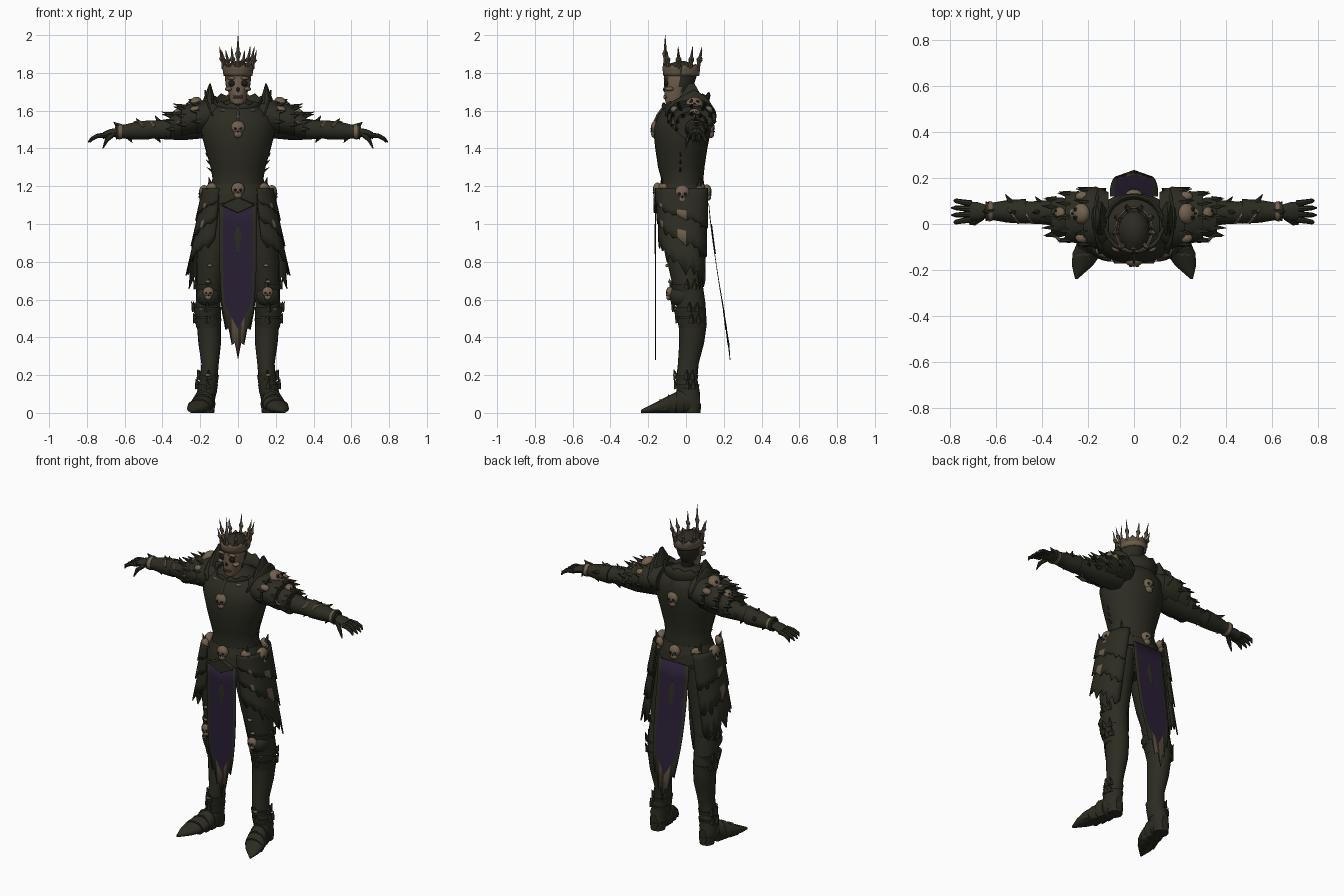
import bpy, bmesh
from math import sin, cos, tau, radians, pi
from mathutils import Vector, Matrix

if "Cube" in bpy.data.objects:
    bpy.data.objects.remove(bpy.data.objects["Cube"])


def material(name, rgb):
    m = bpy.data.materials.new(name)
    m.use_nodes = True
    m.diffuse_color = (*rgb, 1)
    m.node_tree.nodes["Principled BSDF"].inputs["Base Color"].default_value = (*rgb, 1)
    return m


IRON, BONE, CLOTH, SOCKET, TARNISH = range(5)
MATS = [material("dark_iron", (0.025, 0.025, 0.016)), material("old_bone", (0.165, 0.12, 0.078)),
        material("purple_cloth", (0.022, 0.013, 0.034)), material("socket_black", (0.012, 0.009, 0.011)),
        material("tarnished_bone", (0.1, 0.076, 0.05))]
parts = []


def make(name, bm, mirror=False, thick=0):
    bmesh.ops.recalc_face_normals(bm, faces=bm.faces)
    mesh = bpy.data.meshes.new(name)
    bm.to_mesh(mesh)
    bm.free()
    for m in MATS:
        mesh.materials.append(m)
    ob = bpy.data.objects.new(name, mesh)
    bpy.context.collection.objects.link(ob)
    if thick:
        ob.modifiers.new("thickness", "SOLIDIFY").thickness = thick
    if mirror:
        ob.modifiers.new("mirror", "MIRROR").use_mirror_merge = False
    parts.append(ob)


def skin(bm, rings, mat):
    n = len(rings[0])
    faces = [bm.faces.new((a[i], a[(i + 1) % n], b[(i + 1) % n], b[i]))
             for a, b in zip(rings, rings[1:]) for i in range(n)]
    faces += [bm.faces.new(rings[0]), bm.faces.new(rings[-1])]
    for f in faces:
        f.material_index = mat


def loft(bm, rows, axis="z", n=18, mat=IRON):
    """Elliptical sections (x, y, z, radius a, radius b) across one axis."""
    rings = []
    for x, y, z, a, b in rows:
        ring = []
        for i in range(n):
            p, q = a * cos(tau * i / n), b * sin(tau * i / n)
            off = {"z": (p, q, 0), "x": (0, p, q), "y": (p, 0, q)}[axis]
            v = Vector((x, y, z)) + Vector(off)
            v.z = max(v.z, 0)
            ring.append(bm.verts.new(v))
        rings.append(ring)
    skin(bm, rings, mat)


def tube(bm, pts, n=12, mat=IRON):
    """Round sections (x, y, z, radius) along a path."""
    ps, rings = [Vector(p[:3]) for p in pts], []
    for k, p in enumerate(ps):
        d = ps[min(k + 1, len(ps) - 1)] - ps[max(k - 1, 0)]
        q = d.to_track_quat("Z", "Y")
        rings.append([bm.verts.new(p + q @ Vector((cos(tau * i / n), sin(tau * i / n), 0)) * pts[k][3])
                      for i in range(n)])
    skin(bm, rings, mat)


def spike(bm, a, b, r, mat=IRON):
    tube(bm, [(*a, r), (*b, 0.001)], 5, mat)


def blob(bm, c, size, mat=IRON, frame=Matrix()):
    m = frame @ Matrix.Translation(c) @ Matrix.Diagonal((*size, 1))
    made = bmesh.ops.create_uvsphere(bm, u_segments=14, v_segments=9, radius=1, matrix=m)
    for v in made["verts"]:
        for f in v.link_faces:
            f.material_index = mat


def skull(bm, c, r, yaw=0, tilt=0):
    """Small skull ornament; yaw 0 faces the front."""
    f = (Matrix.Translation(c) @ Matrix.Rotation(radians(yaw), 4, "Z")
         @ Matrix.Rotation(radians(-tilt), 4, "X") @ Matrix.Scale(r, 4))
    blob(bm, (0, 0, 0.15), (1, 0.7, 0.95), BONE, f)
    blob(bm, (0, -0.2, -0.75), (0.6, 0.45, 0.55), BONE, f)
    blob(bm, (0, -0.63, -0.4), (0.1, 0.1, 0.16), SOCKET, f)
    for s in (-1, 1):
        blob(bm, (0.38 * s, -0.58, 0), (0.22, 0.14, 0.2), SOCKET, f)


def sheet(bm, point, cols, rows, mat):
    g = [[bm.verts.new(point(i, j)) for i in range(cols + 1)] for j in range(rows + 1)]
    for j in range(rows):
        for i in range(cols):
            f = bm.faces.new((g[j][i], g[j][i + 1], g[j + 1][i + 1], g[j + 1][i]))
            f.material_index = mat(i, j)


# Breastplate, waist and hips
bm = bmesh.new()
loft(bm, [(0, -.02, .96, .1, .09), (0, -.02, 1.06, .165, .125), (0, -.02, 1.16, .155, .125),
          (0, -.02, 1.24, .135, .112), (0, -.025, 1.3, .145, .123), (0, -.025, 1.4, .174, .138),
          (0, -.02, 1.5, .2, .153), (0, -.01, 1.57, .195, .143), (0, 0, 1.62, .13, .115),
          (0, -.01, 1.66, .05, .05)], n=28)
for z in (1.28, 1.32, 1.36):
    for s in (-1, 1):
        spike(bm, (s * (.135 + (z - 1.28) * .3), -.03, z), (s * (.06 + z * .083), -.03, z + .02), .008)
make("breastplate", bm)

# Belt with overlapping waist bands
bm = bmesh.new()
loft(bm, [(0, -.02, 1.1, .178, .138), (0, -.02, 1.13, .172, .136), (0, -.02, 1.17, .158, .13)], n=28)
loft(bm, [(0, -.02, 1.16, .163, .133), (0, -.02, 1.21, .144, .118)], n=28)
loft(bm, [(0, -.152, 1.1, .1, .045), (0, -.172, 1.1, .085, .04)], "y", 4)
make("belt", bm)

# Collar and neck
bm = bmesh.new()
loft(bm, [(0, -.02, 1.55, .04, .045), (0, -.02, 1.69, .036, .04)], mat=SOCKET)
make("neck", bm)
bm = bmesh.new()
sheet(bm, lambda i, j: (cos(tau * i / 24) * (.1 + .012 * j), sin(tau * i / 24) * (.1 + .01 * j),
                        1.585 + j * (.035 + .014 * sin(tau * i / 24) + .008 * (i % 2) * (j == 2))),
      24, 2, lambda i, j: IRON)
make("collar", bm, thick=.01)
bm = bmesh.new()
tube(bm, [(0, -.115, 1.625, .006), (0, -.148, 1.58, .007), (0, -.17, 1.54, .004)], 8, BONE)
for s in (-1, 1):
    blob(bm, (.075 * s, -.1, 1.6), (.022, .02, .007), BONE)
make("chest_spine", bm)

# Skull head, dark behind and above the face
bm = bmesh.new()
loft(bm, [(0, -.065, 1.635, .034, .04), (0, -.058, 1.66, .046, .055), (0, -.048, 1.695, .05, .066),
          (0, -.04, 1.725, .064, .077), (0, -.03, 1.78, .07, .086), (0, -.03, 1.82, .067, .086),
          (0, -.025, 1.85, .045, .06), (0, -.025, 1.862, .015, .02)], n=24, mat=BONE)
for f in bm.faces:
    c = f.calc_center_median()
    if c.y > -.03 or c.z > 1.81:
        f.material_index = IRON
for s in (-1, 1):
    blob(bm, (.031 * s, -.104, 1.745), (.021, .013, .017), SOCKET)
    blob(bm, (.05 * s, -.088, 1.715), (.02, .024, .012), BONE)
    blob(bm, (.033 * s, -.106, 1.772), (.03, .012, .008), BONE)
    for k in range(3):
        blob(bm, (s * (.005 + .009 * k), -.115 + .003 * k, 1.672), (.0035, .005, .01), BONE)
blob(bm, (0, -.113, 1.712), (.009, .008, .013), SOCKET)
blob(bm, (0, -.104, 1.672), (.03, .012, .003), SOCKET)
make("skull_head", bm)

# Crown with leaf-shaped points
bm = bmesh.new()
sheet(bm, lambda i, j: (cos(tau * i / 36) * (.069 + .004 * j), -.025 + sin(tau * i / 36) * (.088 + .003 * j),
                        1.785 + .024 * j + .014 * (j == 2) * (i % 4 == 1)), 36, 2,
      lambda i, j: BONE if j == 0 else TARNISH)
make("crown_band", bm, thick=.007)
bm = bmesh.new()
for k in range(9):
    t = -pi / 2 + tau * k / 9
    top = 2.0 if k == 0 else 1.92 + .02 * (k % 2)
    rows = []
    for h, r in ((0, .014), (.3, .008), (.45, .016), (.55, .008), (1, .001)):
        rows.append((cos(t) * (.074 + .026 * h), -.022 + sin(t) * (.088 + .026 * h * (k > 0)),
                     1.82 + (top - 1.82) * h, r, r))
    loft(bm, rows, n=4, mat=TARNISH)
make("crown_points", bm)

# Layered shoulder armour with toothed rims
bm = bmesh.new()
for x0, x1, z, a, b in ((.11, .22, 1.572, .135, .092), (.18, .3, 1.555, .115, .085), (.27, .36, 1.528, .088, .07)):
    loft(bm, [(x0, .03, z, a * .8, b * .85), ((x0 + x1) / 2, .03, z, a * .98, b * .98),
              (x1, .03, z - .012, a * .95, b * .95)], "x", 22)
    for k in range(7):
        t = radians(-12 + 34 * k)
        c, s = cos(t), sin(t)
        spike(bm, (x1 - .02, .03 + c * a * .88, z - .012 + s * b * .88),
              (x1 + .025 + .02 * max(s, 0), .03 + c * a * .98, z - .01 + s * b * 1.08), .016)
make("pauldron", bm, mirror=True)
bm = bmesh.new()
peaks = (1.62, 1.65, 1.67, 1.69, 1.71, 1.69, 1.66, 1.6)
sheet(bm, lambda i, j: (.12 + .015 * j + .02 * sin(pi * i / 7), -.11 + .038 * i, 1.55 + (peaks[i] - 1.55) * j / 2),
      7, 2, lambda i, j: IRON)
loft(bm, [(.15, .02, 1.57, .055, .1), (.152, .025, 1.66, .032, .07), (.148, .03, 1.745, .003, .015)], n=10)
make("neck_guard", bm, mirror=True, thick=.008)
bm = bmesh.new()
skull(bm, (.235, .045, 1.63), .046, 90, 45)
skull(bm, (.325, .045, 1.583), .03, 90, 40)
for y in (-.06, .12):
    blob(bm, (.225, y, 1.605), (.03, .022, .02), BONE)
for x, z in ((.245, 1.56), (.32, 1.535)):
    tube(bm, [(x - .02, -.065, z + .02, .004), (x, -.07, z, .009), (x + .03, -.05, z - .01, .003)], 6, BONE)
make("pauldron_skulls", bm, mirror=True)

# Arms with vambraces, elbow spikes and bracelets
bm = bmesh.new()
tube(bm, [(.17, .04, 1.53, .075), (.3, .05, 1.505, .062), (.4, .05, 1.5, .051), (.45, .05, 1.5, .048),
          (.52, .055, 1.495, .048), (.58, .055, 1.49, .04), (.65, .055, 1.485, .03)], 16)
loft(bm, [(.47, .055, 1.498, .054, .052), (.55, .055, 1.493, .049, .046), (.62, .055, 1.488, .037, .034),
          (.645, .055, 1.487, .043, .04)], "x")
for x, z, y in ((.43, 1.575, .05), (.53, 1.56, .05), (.65, 1.54, .055), (.55, 1.52, .13), (.42, 1.5, .12)):
    spike(bm, (x - .04, .055, 1.5), (x + .01, y, z), .03)
for x in (.41, .56):
    spike(bm, (x + .03, .055, 1.48), (x, .055, 1.43), .025)
make("arm", bm, mirror=True)
bm = bmesh.new()
loft(bm, [(.615, .055, 1.488, .041, .038), (.632, .055, 1.488, .045, .042)], "x", mat=BONE)
for x in (.44, .5):
    tube(bm, [(x, .004, 1.515, .006), (x + .02, .03, 1.54, .008), (x + .05, .07, 1.54, .004)], 6, BONE)
make("bracelet", bm, mirror=True)

# Clawed hands
bm = bmesh.new()
loft(bm, [(.64, .055, 1.485, .028, .024), (.68, .055, 1.48, .04, .022), (.715, .055, 1.468, .042, .018)], "x", 12)
for k in range(4):
    y, tip = .02 + .023 * k, .008 + .031 * k
    reach = .8 - .012 * abs(k - 1.5)
    tube(bm, [(.705, y, 1.47, .014), (.745, (y + tip) / 2, 1.466, .012), (.775, tip, 1.45, .01),
              (reach, tip, 1.432, .003)], 8)
tube(bm, [(.66, .03, 1.475, .014), (.695, .005, 1.445, .012), (.715, 0, 1.4, .003)], 8)
make("hand", bm, mirror=True)

# Legs
bm = bmesh.new()
loft(bm, [(.095, -.015, 1.08, .08, .105), (.115, -.015, .95, .092, .105), (.135, -.005, .8, .085, .095),
          (.15, .01, .67, .07, .08), (.158, .025, .58, .066, .078), (.154, .037, .47, .064, .073),
          (.15, .03, .37, .06, .066), (.148, .012, .26, .046, .055), (.155, .004, .18, .046, .056),
          (.168, .015, .1, .052, .06), (.17, .025, .05, .045, .05)], n=20)
make("leg", bm, mirror=True)

# Knee guards, greave rims and ankle bands
bm = bmesh.new()
for z, x, y, a, b in ((.68, .152, .005, .076, .086), (.56, .162, .018, .076, .088), (.5, .158, .03, .072, .08),
                      (.2, .155, .004, .054, .062), (.15, .162, .008, .056, .064)):
    loft(bm, [(x, y, z - .05, a * .86, b * .86), (x, y, z, a, b)], n=18)
    for t in (-pi / 2, 0, .5):
        c, s = cos(t), sin(t)
        spike(bm, (x + c * a * .85, y + s * b * .85, z - .02), (x + c * a * 1.12, y + s * b * 1.1, z + .03), .02)
blob(bm, (.157, -.02, .62), (.064, .07, .06))
make("leg_armour", bm, mirror=True)
bm = bmesh.new()
skull(bm, (.157, -.085, .635), .03)
for x, y, z in ((.16, -.085, .695), (.15, -.1, .78), (.19, -.05, .55), (.16, -.06, .2)):
    blob(bm, (x, y, z), (.016, .01, .008), BONE)
make("knee_skull", bm, mirror=True)

# Pointed boots
bm = bmesh.new()
loft(bm, [(.168, .075, .05, .025, .045), (.168, .05, .06, .043, .06), (.172, -.01, .065, .05, .07),
          (.183, -.07, .05, .057, .052), (.203, -.125, .036, .064, .038), (.224, -.18, .022, .046, .024),
          (.25, -.238, .008, .006, .008)], "y", 16)
loft(bm, [(.168, .035, 0, .042, .042), (.168, .035, .05, .046, .045)], n=12)
for y, x, h in ((-.03, .176, .125), (-.075, .186, .1), (-.12, .202, .075)):
    loft(bm, [(x, y + .02, h * .38, .052, h * .55), (x + .005, y - .02, h * .38, .062, h * .6)], "y", 14)
make("boot", bm, mirror=True)


# Ragged hip plates, three overlapping layers slanting down to the back
def hip_plate(name, top, front, back, extra, tooth):
    def point(i, j):
        u, v = i / 16, j / 5
        t = radians(-74 + 138 * u)
        jag = tooth * (.4 + .8 * u) * (i % 2) * (1 if i % 4 == 1 else .5)
        z = top + (front + (back - front) * u - top) * v - jag * (j == 5)
        rx = .17 + .23 * (1.2 - z) + extra
        s = sin(t)
        return (rx * cos(t) ** .5, -.02 + (.132 + extra) * abs(s) ** .7 * (1 if s > 0 else -1), z)
    b = bmesh.new()
    sheet(b, point, 16, 5, lambda i, j: BONE if j == 4 and i in (3, 8) and extra else IRON)
    make(name, b, mirror=True, thick=.007)


hip_plate("hip_plate_lower", 1.1, .92, .7, 0, .08)
hip_plate("hip_plate_middle", 1.15, 1.03, .83, .009, .04)
hip_plate("hip_plate_upper", 1.19, 1.12, .98, .016, .025)


# Hanging cloths with dark borders, frayed hems and a painted emblem
def cloth(name, depth, half, out):
    def point(i, j):
        u, v = i / 5 - 1, j / 7
        hem = .33 + .2 * abs(u) - (.05 * (i % 2) if j == 7 else 0)
        return (u * half * (1 - .2 * v ** 4), depth(v) - .03 * v * abs(u) * (out > 0), 1.11 + (hem - 1.11) * v)
    b = bmesh.new()
    sheet(b, point, 10, 7, lambda i, j: (TARNISH if i in (3, 4, 6) else IRON) if j == 6 else
          IRON if i in (0, 9) else CLOTH)
    make(name, b, thick=.003)
    b = bmesh.new()
    loft(b, [(0, depth((1.11 - z) / .78) + .002 * out, z, w, .003)
             for z, w in ((.84, .002), (.88, .013), (.9, .008), (.93, .024), (.96, .012), (1.0, .002))], n=4)
    make(name + "_emblem", b)


cloth("front_cloth", lambda v: -.163, .1, -1)
cloth("back_cloth", lambda v: .122 + .113 * max(v, 0) ** 1.2, .105, 1)

# Skull ornaments on chest, back and belt
bm = bmesh.new()
skull(bm, (0, -.16, 1.505), .038)
skull(bm, (0, .125, 1.505), .038, 180)
skull(bm, (0, -.15, 1.18), .036)
skull(bm, (0, .11, 1.17), .036, 180)
for s in (-1, 1):
    skull(bm, (.14 * s, -.122, 1.185), .031, 35 * s)
    skull(bm, (.178 * s, -.02, 1.16), .042, 90 * s)
    skull(bm, (.125 * s, .078, 1.18), .031, 145 * s)
    for y in (-.12, .07):
        spike(bm, (.145 * s, y, 1.2), (.155 * s, y * 1.05, 1.25), .014)
make("skull_ornaments", bm)

# Smooth shading with sharp edges kept
bpy.ops.object.select_all(action="DESELECT")
for ob in parts:
    ob.select_set(True)
bpy.context.view_layer.objects.active = parts[0]
bpy.ops.object.shade_smooth_by_angle(angle=radians(40))
